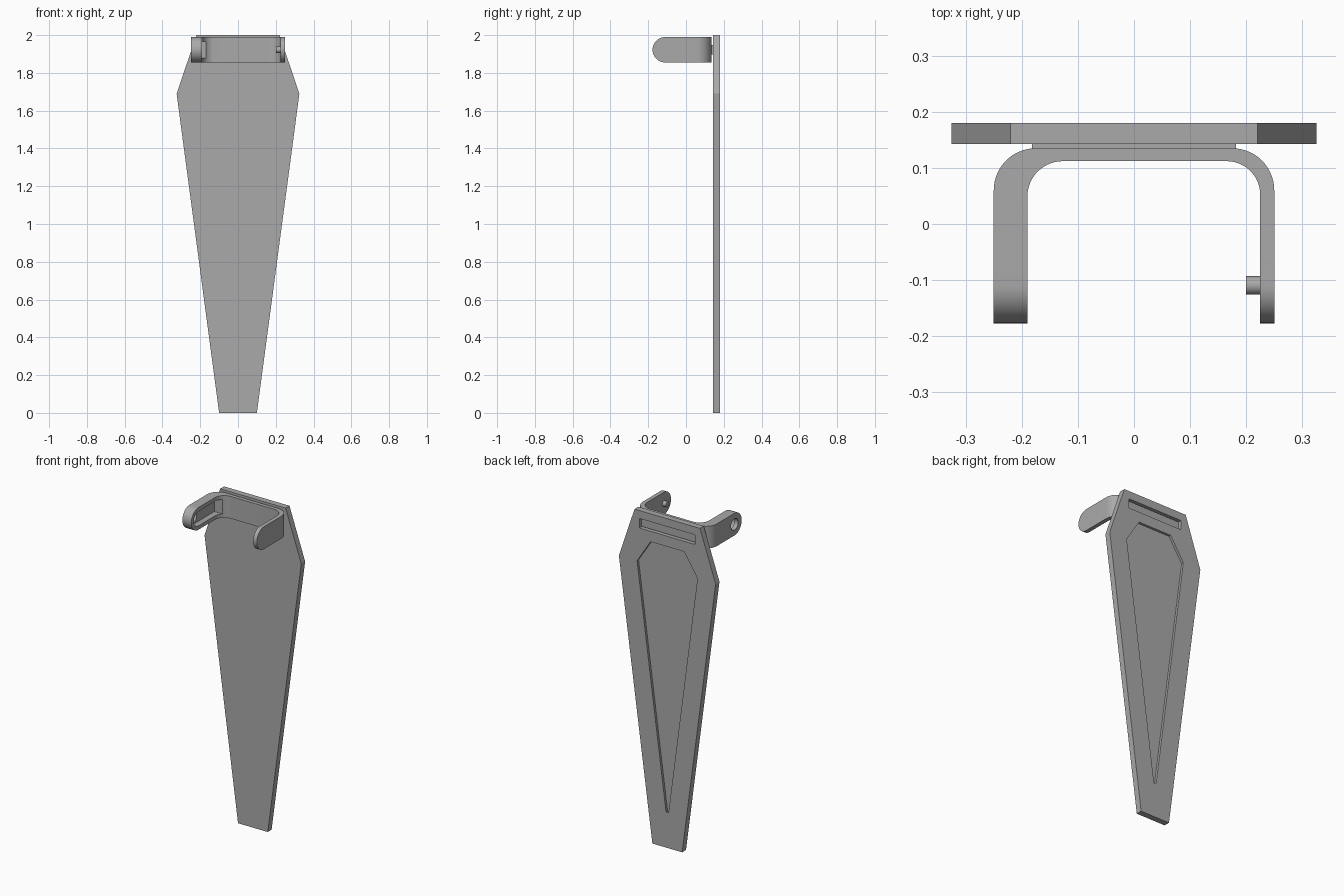
import bpy
import bmesh
from math import sin, cos, pi, radians
from mathutils import Vector

cube = bpy.data.objects.get("Cube")
if cube:
    bpy.data.objects.remove(cube, do_unlink=True)

grey = bpy.data.materials.new("plain grey")
grey.use_nodes = True
colour = (0.4, 0.4, 0.4, 1)
grey.diffuse_color = colour
grey.node_tree.nodes["Principled BSDF"].inputs["Base Color"].default_value = colour


def prism(name, outline, axis, low, high):
    """Extrude a 2D outline along an axis; the outline uses the other two axes in order."""
    def place(p, d):
        co = list(p)
        co.insert("xyz".index(axis), d)
        return Vector(co)
    bm = bmesh.new()
    face = bm.faces.new([bm.verts.new(place(p, low)) for p in outline])
    new = bmesh.ops.extrude_face_region(bm, geom=[face])["geom"]
    shift = place((0, 0), high - low)
    bmesh.ops.translate(bm, vec=shift, verts=[v for v in new if isinstance(v, bmesh.types.BMVert)])
    bmesh.ops.recalc_face_normals(bm, faces=bm.faces)
    mesh = bpy.data.meshes.new(name)
    bm.to_mesh(mesh)
    bm.free()
    mesh.materials.append(grey)
    obj = bpy.data.objects.new(name, mesh)
    bpy.context.collection.objects.link(obj)
    return obj


def activate(obj):
    bpy.ops.object.select_all(action="DESELECT")
    obj.select_set(True)
    bpy.context.view_layer.objects.active = obj


def combine(obj, tool, operation="DIFFERENCE"):
    """Apply a boolean and discard the tool."""
    activate(obj)
    mod = obj.modifiers.new("cut", "BOOLEAN")
    mod.operation = operation
    mod.solver = "EXACT"
    mod.object = tool
    bpy.ops.object.modifier_apply(modifier=mod.name)
    bpy.data.objects.remove(tool, do_unlink=True)


def arc(cx, cy, r, start, end, steps=14):
    angles = [radians(start + (end - start) * i / steps) for i in range(steps + 1)]
    return [(cx + r * cos(a), cy + r * sin(a)) for a in angles]


def circle(cx, cy, r, n=32):
    return [(cx + r * cos(2 * pi * i / n), cy + r * sin(2 * pi * i / n)) for i in range(n)]


def box(a0, a1, b0, b1):
    return [(a0, b0), (a1, b0), (a1, b1), (a0, b1)]


def mirrored(half):
    return half + [(-x, z) for x, z in reversed(half)]


FRONT, BACK = 0.143, 0.18      # plate faces
MID_Z = 1.9225                 # clasp centre height
PIN_Y = -0.1095                # centre of the rounded arm ends
END_R = 0.0675

# Tapered plate with a sunken panel and a slot in the back
plate = prism("tapered_plate", mirrored([(0.1, 0), (0.325, 1.69), (0.22, 2.0)]), "y", FRONT, BACK)
panel = prism("panel_cutter", mirrored([(0.008, 0.215), (0.203, 1.69), (0.113, 1.83)]),
              "y", BACK - 0.015, BACK + 0.05)
combine(plate, panel)
slot = prism("slot_cutter", box(-0.187, 0.187, MID_Z - 0.029, MID_Z + 0.029), "y", 0.1, 0.25)
combine(plate, slot)

# Tab that joins the clasp to the plate through the slot
prism("slot_tab", box(-0.182, 0.182, MID_Z - 0.024, MID_Z + 0.024), "y", 0.125, 0.165)

# U-shaped clasp: thick arm on one side, thin arm on the other
tip = PIN_Y - END_R
outline = [(-0.25, tip)] + arc(-0.175, 0.06, 0.075, 180, 90) + arc(0.175, 0.06, 0.075, 90, 0)
outline += [(0.25, tip), (0.225, tip)] + arc(0.165, 0.052, 0.06, 0, 90)
outline += arc(-0.127, 0.049, 0.063, 90, 180) + [(-0.19, tip)]
clasp = prism("clasp", outline, "z", MID_Z - END_R, MID_Z + END_R)

# Round the arm ends
rounding = arc(PIN_Y, MID_Z, END_R, 90, 270, 28)
rounding += [(0.2, MID_Z - END_R), (0.2, MID_Z + END_R)]
combine(clasp, prism("rounding_tool", rounding, "x", -0.4, 0.4), "INTERSECT")

# Hollow the thick arm from inside and bore its pin hole
pocket = arc(PIN_Y, MID_Z, 0.044, 90, 270, 24)
pocket += [(0.095, MID_Z - 0.044), (0.095, MID_Z + 0.044)]
combine(clasp, prism("pocket_cutter", pocket, "x", -0.225, -0.1))
combine(clasp, prism("hole_cutter", circle(PIN_Y, MID_Z, 0.034), "x", -0.3, -0.21))

# Pin on the thin arm
pin = prism("clasp_pin", circle(PIN_Y, MID_Z, 0.0165), "x", 0.2, 0.23)

for obj in (clasp, pin):
    activate(obj)
    bpy.ops.object.shade_smooth_by_angle(angle=radians(30))
